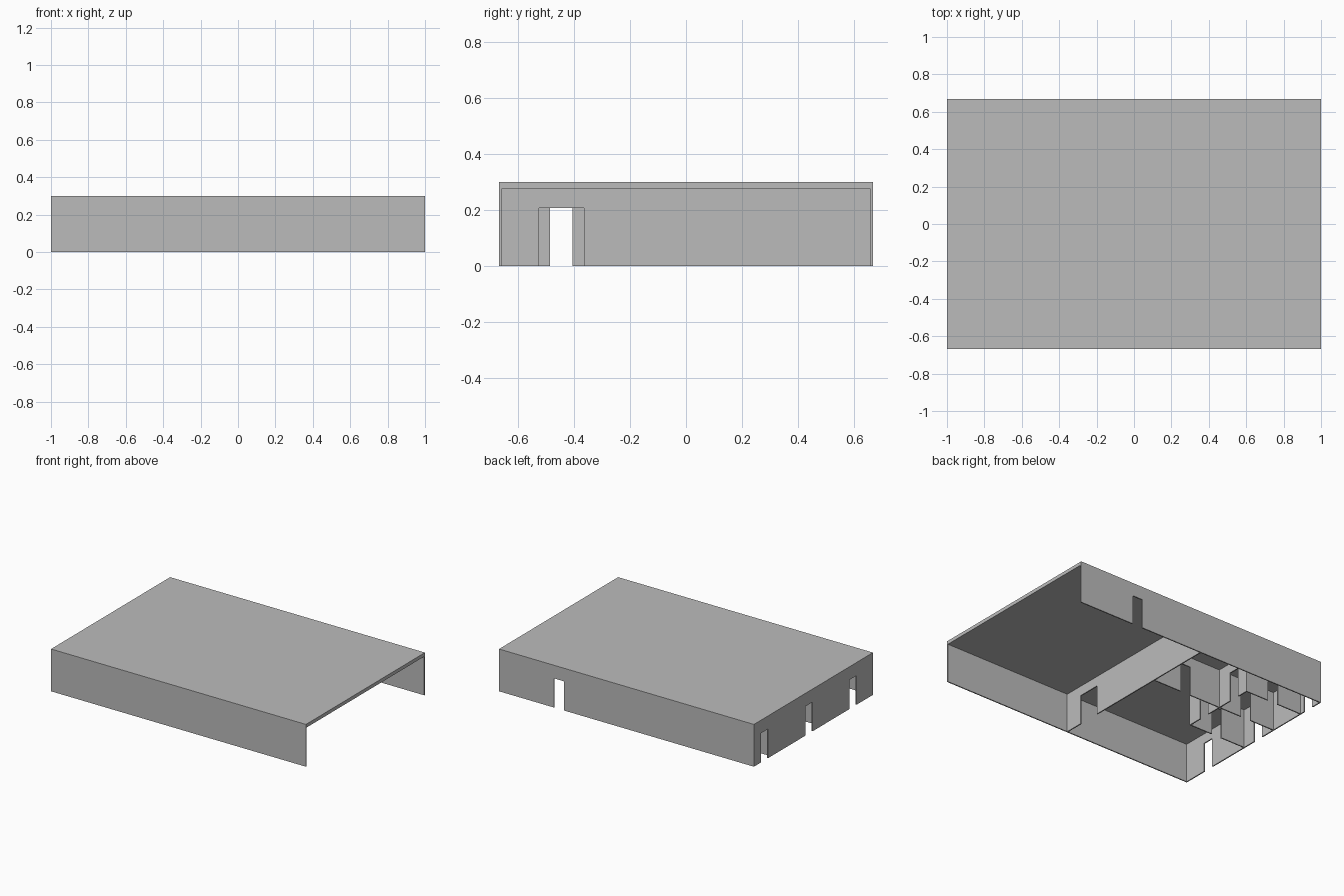
import bpy
import bmesh
from mathutils import Vector

cube = bpy.data.objects.get("Cube")
if cube:
    bpy.data.objects.remove(cube, do_unlink=True)

# Overall sizes
HX, HY, HEIGHT = 1.0, 0.667, 0.30
CEILING = 0.275
THICK = 0.008
DOOR_H = 0.207
DOOR_W = 0.08

grey = bpy.data.materials.new("plaster_grey")
grey.use_nodes = True
COLOUR = (0.5, 0.5, 0.5, 1)
grey.diffuse_color = COLOUR
grey.node_tree.nodes["Principled BSDF"].inputs["Base Color"].default_value = COLOUR


def extrude(name, points, offset):
    """Solid made from a flat outline pushed along offset."""
    bm = bmesh.new()
    face = bm.faces.new([bm.verts.new(p) for p in points])
    result = bmesh.ops.extrude_face_region(bm, geom=[face], use_keep_orig=True)
    moved = [g for g in result["geom"] if isinstance(g, bmesh.types.BMVert)]
    bmesh.ops.translate(bm, verts=moved, vec=offset)
    bmesh.ops.recalc_face_normals(bm, faces=bm.faces)
    mesh = bpy.data.meshes.new(name)
    bm.to_mesh(mesh)
    bm.free()
    mesh.materials.append(grey)
    obj = bpy.data.objects.new(name, mesh)
    bpy.context.collection.objects.link(obj)
    return obj


def wall(name, axis, at, start, end, doors=()):
    """Wall running along axis, centred on at; doors are (centre, width)."""
    outline = [(start, 0), (start, CEILING), (end, CEILING), (end, 0)]
    for centre, width in sorted(doors, reverse=True):
        a, b = centre - width / 2, centre + width / 2
        outline += [(b, 0), (b, DOOR_H), (a, DOOR_H), (a, 0)]
    low = at - THICK / 2
    if axis == "x":
        points = [(u, low, z) for u, z in outline]
        return extrude(name, points, Vector((0, THICK, 0)))
    points = [(low, u, z) for u, z in outline]
    return extrude(name, points, Vector((THICK, 0, 0)))


# Roof slab
extrude("roof",
        [(-HX, -HY, CEILING), (HX, -HY, CEILING), (HX, HY, CEILING), (-HX, HY, CEILING)],
        Vector((0, 0, HEIGHT - CEILING)))

# Outer walls, with the +x end left open
INNER = HY - THICK
wall("front_wall", "x", -HY + THICK / 2, -HX, HX)
wall("back_wall", "x", HY - THICK / 2, -HX, HX, [(0.53, DOOR_W)])
wall("end_wall", "y", -HX + THICK / 2, -INNER, INNER,
     [(y, DOOR_W) for y in (-0.445, 0.05, 0.55)])

# Partition across the middle, with a wide doorway
wall("middle_wall", "y", 0, -INNER, INNER, [(-0.445, 2 * DOOR_W)])

# Partitions between the small rooms
END = -HX + THICK
ROOM_X = -0.545
SIDE_DOOR = (-0.762, DOOR_W)
Y_LOW, Y_MID, Y_HIGH = -0.09, 0.20, 0.47
HALF = THICK / 2
wall("long_partition", "x", Y_MID, END, -HALF, [SIDE_DOOR, (-0.26, DOOR_W)])
wall("front_room_partition", "x", Y_LOW, END, ROOM_X + HALF, [SIDE_DOOR])
wall("back_room_partition", "x", Y_HIGH, END, ROOM_X + HALF, [SIDE_DOOR])
wall("front_room_side", "y", ROOM_X, Y_LOW + HALF, Y_MID - HALF, [(0.05, DOOR_W)])
wall("back_room_side", "y", ROOM_X, Y_MID + HALF, Y_HIGH - HALF, [(0.35, DOOR_W)])
